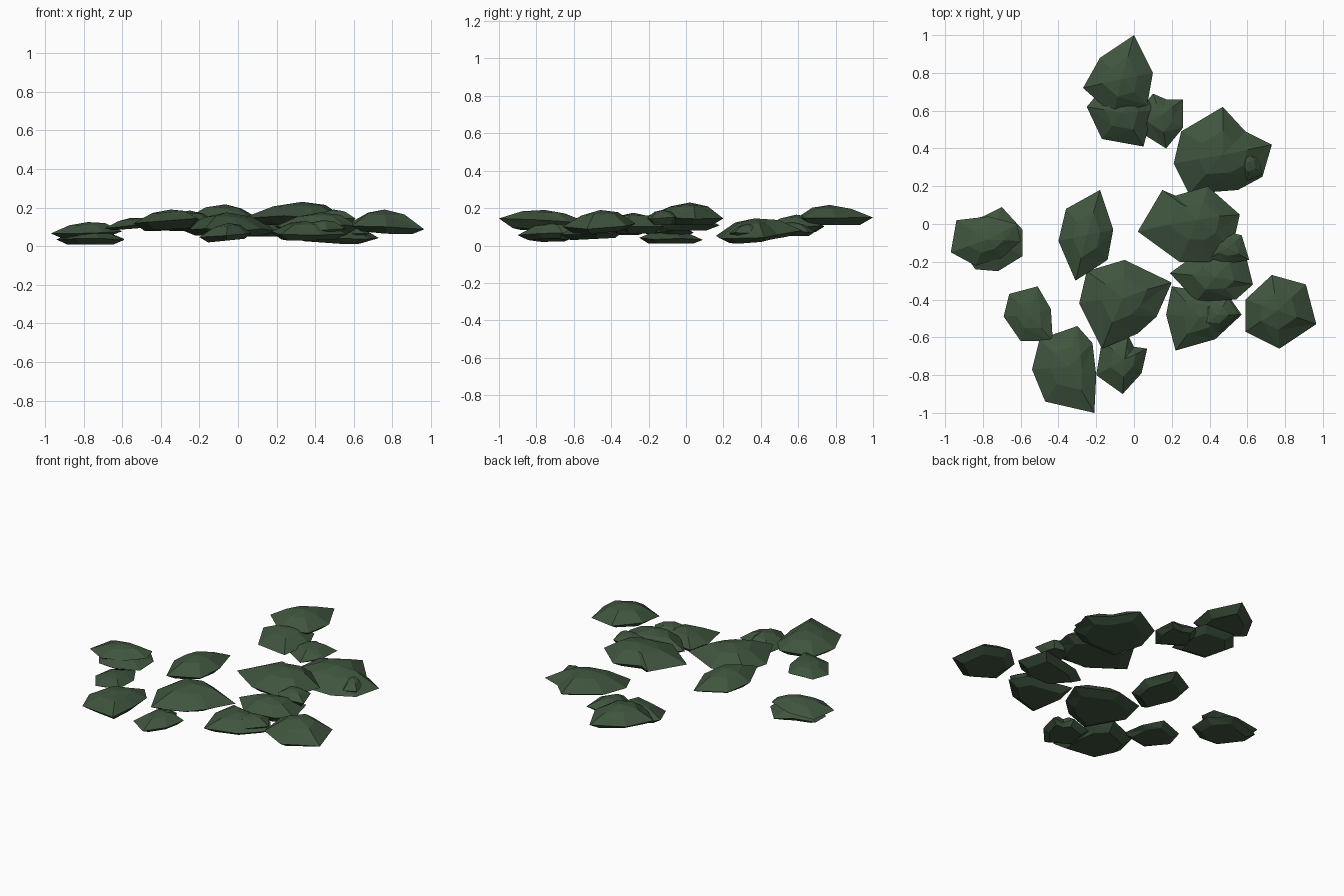
import bpy, bmesh, random
from mathutils import Vector

random.seed(4)
green = bpy.data.materials.new("dark leaf green")
green.diffuse_color = (0.05, 0.09, 0.048, 1)


def clump(name, low, rim, top, outline, tilt=(0, 0), peak=(0, 0)):
    """Flattened faceted leaf clump: flat base, wide rim, shoulder ring and peak."""
    bm = bmesh.new()
    n = len(outline)
    c = sum((Vector(p) for p in outline), Vector((0, 0))) / n

    def ring(scale, z, shift, jitter):
        out = []
        for p in outline:
            d = (Vector(p) - c) * scale
            q = c + d + Vector(peak) * shift
            h = z + d.x * tilt[0] + d.y * tilt[1] + random.uniform(-jitter, jitter)
            out.append(bm.verts.new((q.x, q.y, max(h, 0))))
        return out

    rings = [ring(0.7, low, 0, 0), ring(1, rim, 0, 0.008),
             ring(0.5, rim + (top - rim) * 0.75, 0.8, 0.004)]
    apex = bm.verts.new((c.x + peak[0], c.y + peak[1], top))
    bm.faces.new(rings[0])
    for a, b in zip(rings, rings[1:]):
        for i in range(n):
            j = (i + 1) % n
            bm.faces.new((a[i], a[j], b[j]))
            bm.faces.new((a[i], b[j], b[i]))
    for i in range(n):
        bm.faces.new((rings[2][i], rings[2][(i + 1) % n], apex))
    bmesh.ops.recalc_face_normals(bm, faces=bm.faces)
    mesh = bpy.data.meshes.new(name)
    bm.to_mesh(mesh)
    bm.free()
    mesh.materials.append(green)
    bpy.context.collection.objects.link(bpy.data.objects.new(name, mesh))


# Back group
clump("back_upper_clump", 0.11, 0.143, 0.217,
      [(0, 1), (.10, .80), (.07, .63), (-.11, .58), (-.27, .72), (-.18, .88)])
clump("back_lower_clump", 0.065, 0.095, 0.165,
      [(-.25, .62), (-.17, .45), (.05, .41), (.10, .60), (.05, .72), (-.15, .74)], tilt=(0, 0.08))
clump("back_small_clump", 0.05, 0.075, 0.125,
      [(.10, .69), (.17, .66), (.26, .66), (.26, .51), (.17, .40), (.01, .50), (.03, .60)])
clump("back_right_clump", 0.03, 0.062, 0.145,
      [(.47, .62), (.59, .49), (.73, .42), (.68, .25), (.55, .18), (.29, .16), (.21, .32), (.25, .49)],
      tilt=(-0.08, 0.1))
clump("back_right_sprig", 0.05, 0.07, 0.115,
      [(.55, .40), (.61, .41), (.66, .35), (.68, .26), (.60, .23), (.55, .30)])

# Middle group
clump("centre_clump", 0.11, 0.15, 0.23,
      [(.15, .18), (.22, .15), (.39, .20), (.56, .05), (.52, -.13), (.40, -.20), (.24, -.20), (.02, -.04)],
      peak=(.02, .02))
clump("centre_right_clump", 0.065, 0.105, 0.175,
      [(.19, -.26), (.30, -.18), (.58, -.12), (.63, -.32), (.54, -.40), (.33, -.41)])
clump("centre_sprig", 0.11, 0.145, 0.19,
      [(.41, -.08), (.49, -.04), (.57, -.06), (.61, -.19), (.50, -.21), (.40, -.18)])
clump("centre_left_clump", 0.08, 0.115, 0.185,
      [(-.18, .18), (-.11, -.03), (-.14, -.19), (-.31, -.30), (-.40, -.09), (-.36, .08)])

# Left pair
clump("left_lower_clump", 0.01, 0.035, 0.085,
      [(-.94, .0), (-.80, .04), (-.70, .09), (-.59, -.03), (-.59, -.17), (-.72, -.25), (-.84, -.24), (-.94, -.10)])
clump("left_upper_clump", 0.05, 0.07, 0.125,
      [(-.94, .02), (-.77, .04), (-.62, .0), (-.60, -.09), (-.70, -.18), (-.84, -.22), (-.97, -.15)],
      tilt=(0.06, 0))

# Front group
clump("front_left_small_clump", 0.09, 0.11, 0.147,
      [(-.66, -.37), (-.51, -.33), (-.44, -.45), (-.43, -.62), (-.60, -.62), (-.69, -.49)], tilt=(0.08, 0))
clump("front_left_clump", 0.085, 0.125, 0.19,
      [(-.30, -.54), (-.22, -.63), (-.20, -.80), (-.21, -1), (-.47, -.94), (-.54, -.77), (-.50, -.61)],
      tilt=(0.05, -0.02))
clump("front_clump", 0.055, 0.085, 0.175,
      [(-.05, -.19), (.20, -.31), (.12, -.49), (.02, -.58), (-.17, -.66), (-.29, -.42), (-.25, -.25)],
      peak=(0, .02))
clump("front_small_clump", 0.03, 0.055, 0.12,
      [(-.17, -.62), (-.03, -.59), (.0, -.65), (.07, -.66), (.04, -.79), (-.06, -.90), (-.20, -.80)],
      tilt=(0.1, 0))
clump("front_right_clump", 0.035, 0.067, 0.13,
      [(.20, -.33), (.50, -.38), (.57, -.48), (.43, -.61), (.22, -.67), (.17, -.48)], tilt=(0, 0.05))
clump("front_right_sprig", 0.07, 0.09, 0.135,
      [(.36, -.41), (.50, -.39), (.56, -.48), (.46, -.57), (.33, -.56)])
clump("far_right_clump", 0.075, 0.108, 0.19,
      [(.73, -.27), (.91, -.32), (.965, -.53), (.77, -.66), (.59, -.57), (.59, -.40)],
      tilt=(-0.06, 0.07))
